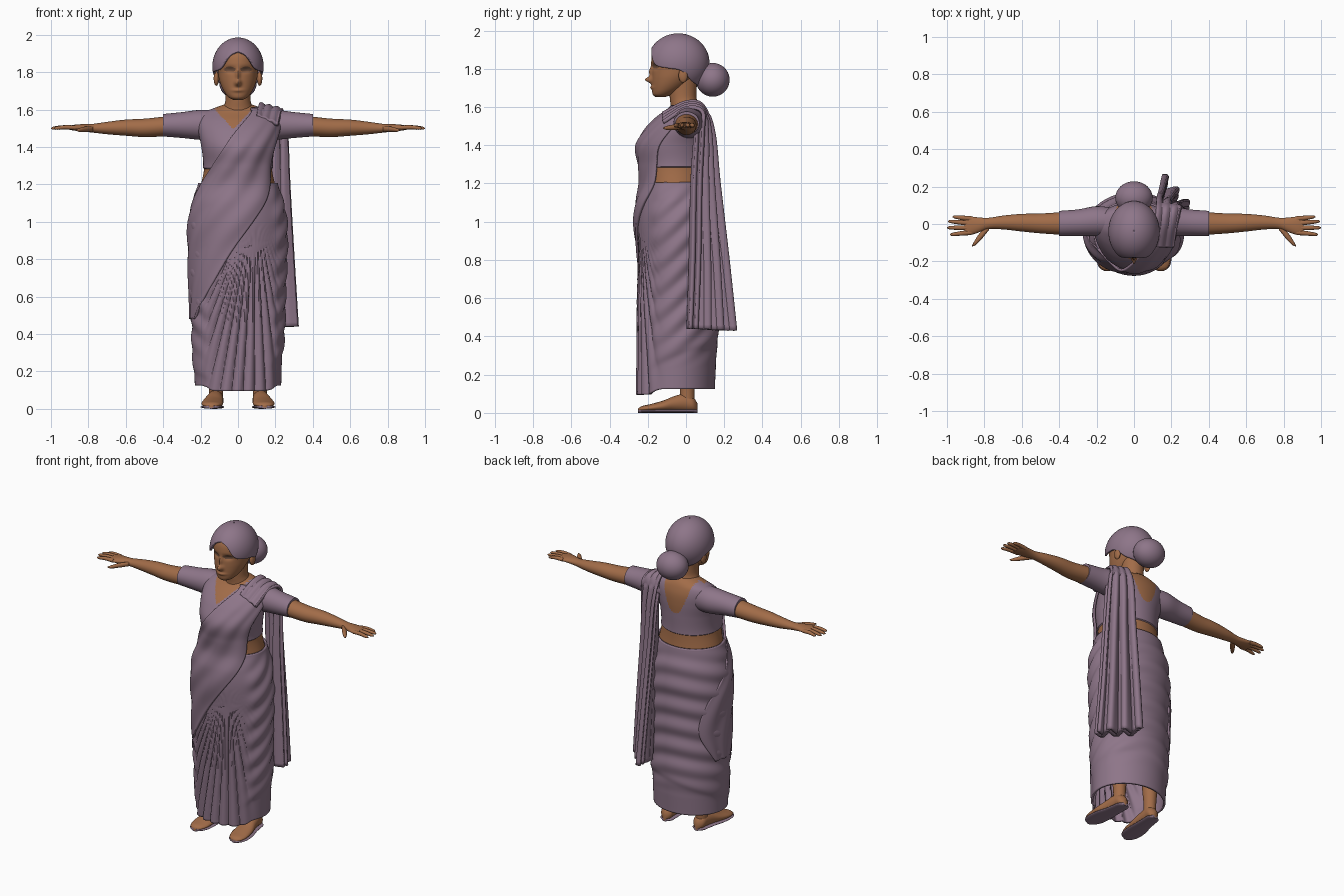
import bpy, bmesh
from math import sin, cos, pi, radians, atan2, exp
from mathutils import Vector

if "Cube" in bpy.data.objects:
    bpy.data.objects.remove(bpy.data.objects["Cube"])


def material(name, rgb):
    m = bpy.data.materials.new(name)
    m.use_nodes = True
    m.diffuse_color = (*rgb, 1)
    m.node_tree.nodes["Principled BSDF"].inputs["Base Color"].default_value = (*rgb, 1)
    return m


CLOTH = material("mauve cloth", (0.27, 0.18, 0.25))
SKIN = material("warm brown skin", (0.36, 0.15, 0.065))
EYES = material("dark eye brown", (0.15, 0.075, 0.045))


def sample(table, k):
    """Smooth interpolation of rows (key, values...) sorted by key."""
    k = min(max(k, table[0][0]), table[-1][0])
    i = 0
    while i < len(table) - 2 and k > table[i + 1][0]:
        i += 1
    a, b = table[i], table[i + 1]
    p, q = table[max(i - 1, 0)], table[min(i + 2, len(table) - 1)]
    h = b[0] - a[0]
    s = (k - a[0]) / h
    out = []
    for j in range(1, len(a)):
        ma = (b[j] - p[j]) / (b[0] - p[0]) * h
        mb = (q[j] - a[j]) / (q[0] - a[0]) * h
        out.append(a[j] * (1 + 2 * s) * (1 - s) ** 2 + ma * s * (1 - s) ** 2
                   + b[j] * s * s * (3 - 2 * s) + mb * s * s * (s - 1))
    return out


def steps(a, b, n):
    return [a + (b - a) * i / n for i in range(n + 1)]


def sheet(name, rows, mats, closed=True, caps=False, thick=0, mirror=False, rule=None):
    """Skin a list of point rows into a smooth surface."""
    bm = bmesh.new()
    grid = [[bm.verts.new(p) for p in row] for row in rows]
    n = len(rows[0])
    for r0, r1 in zip(grid, grid[1:]):
        for j in range(n if closed else n - 1):
            k = (j + 1) % n
            bm.faces.new((r0[j], r0[k], r1[k], r1[j]))
    if caps:
        bm.faces.new(grid[0])
        bm.faces.new(grid[-1])
    bmesh.ops.recalc_face_normals(bm, faces=bm.faces)
    for f in bm.faces:
        f.smooth = True
        if rule:
            f.material_index = rule(f.calc_center_median())
    me = bpy.data.meshes.new(name)
    bm.to_mesh(me)
    bm.free()
    me.set_sharp_from_angle(angle=radians(50))
    for m in mats:
        me.materials.append(m)
    ob = bpy.data.objects.new(name, me)
    bpy.context.collection.objects.link(ob)
    if mirror:
        ob.modifiers.new("mirror", "MIRROR")
    if thick:
        mod = ob.modifiers.new("thickness", "SOLIDIFY")
        mod.thickness, mod.offset = thick, 0
    return ob


def tube(name, table, mat, n=20, rings=24, mirror=True):
    """Limb along x from rows (x, centre y, centre z, half depth, half height)."""
    rows = []
    for x in steps(table[0][0], table[-1][0], rings):
        cy, cz, ry, rz = sample(table, x)
        rows.append([(x, cy + ry * cos(2 * pi * j / n), cz + rz * sin(2 * pi * j / n)) for j in range(n)])
    return sheet(name, rows, [mat], caps=True, mirror=mirror)


def ball(name, centre, size, mat, mirror=False):
    rows = [[(centre[0] + size[0] * sin(p) * cos(t), centre[1] + size[1] * sin(p) * sin(t),
              centre[2] + size[2] * cos(p)) for t in steps(0, 2 * pi * 31 / 32, 31)]
            for p in steps(0.03, pi - 0.03, 20)]
    return sheet(name, rows, [mat], caps=True, mirror=mirror)


# Body outline: height, half width, front y, back y
BODY = [(0.1, .225, -.245, .145), (0.3, .23, -.243, .152), (0.6, .238, -.243, .148),
        (0.85, .247, -.243, .148), (1.0, .245, -.25, .148), (1.1, .228, -.243, .135),
        (1.2, .198, -.222, .115), (1.3, .18, -.23, .108), (1.4, .19, -.24, .11),
        (1.48, .205, -.195, .112), (1.54, .205, -.14, .108), (1.585, .175, -.085, .095),
        (1.612, .11, -.06, .08), (1.63, .06, -.04, .06)]


def body(t, z, off=0.0):
    rx, yf, yb = sample(BODY, z)
    return Vector(((rx + off) * sin(t), (yf + yb) / 2 - ((yb - yf) / 2 + off) * cos(t), z))


def torso_rule(p):
    if p.z < 1.285:
        return 1
    if p.y < 0:
        return int(abs(p.x + .025) < (p.z - 1.495) * 0.95)
    return int(p.z > 1.42 and abs(p.x) < .21 * (p.z - 1.42) ** .45)


ANGLES = steps(-pi, pi, 180)[:-1]
# Blouse, with bare midriff and neckline
sheet("blouse_torso", [[body(t, z, 0 if z < 1.285 else .006) for t in ANGLES] for z in steps(1.12, 1.63, 100)],
      [CLOTH, SKIN], caps=True, rule=torso_rule)


def skirt_point(t, z):
    p = body(t, z)
    low = min(max((1.0 - z) / .5, 0), 1)
    front = 1 / (1 + exp((abs(t - .08) - .85) * 14))
    # front pleats fan out from the waist
    fan = atan2(p.x - .09, 1.12 - z)
    pleat = .011 * low * front * (abs(sin(fan * 52)) * 2 - 1)
    # swags hang around the sides and back
    swag = (1 - front) * min(max((z - .22) / .25, 0), 1) * min(max((1.2 - z) / .1, 0), 1)
    wave = .006 * swag * sin(48 * (z + .16 * cos(t - .5) + .03 * sin(2 * t)))
    # overlapping hem of the wrap
    edge = .25 + .1 * cos(t - 2.6)
    wrap = .01 * (1 - front) / (1 + exp(-(z - edge) * 90))
    hem = .03 * (1 - front) * max(0, 1 - (z - .095) / .3)
    q = body(t, z, pleat + wave + wrap)
    q.z += hem
    return q


sheet("wrapped_skirt", [[skirt_point(t, z) for t in ANGLES] for z in steps(.095, 1.205, 120)],
      [CLOTH], thick=.012)

# Diagonal front drape: height, edge angle toward left, edge angle toward right
EDGES = [(.48, -65, -112), (.67, -32, -138), (.85, -6, -128), (1.0, 18, -102), (1.2, 52, -66),
         (1.4, 68, -20), (1.54, 88, 10), (1.605, 115, 28)]


def drape_row(z):
    a, b = sample(EDGES, z)
    return [body(radians(a + (b - a) * s), z, .016 + .004 * sin(s * 19 + 5 * z) * min(1, (1.62 - z) * 3))
            for s in steps(0, 1, 50)]


sheet("diagonal_drape", [drape_row(z) for z in steps(.48, 1.605, 90)], [CLOTH], closed=False, thick=.014)

# Hanging shoulder drape: step, inner edge xyz, outer edge xyz, fold depth
HANG = [(0, .10, -.12, 1.565, .215, -.12, 1.52, .003), (1, .115, 0, 1.622, .235, 0, 1.592, .004),
        (2, .12, .085, 1.605, .25, .085, 1.575, .006), (3, .125, .135, 1.47, .262, .085, 1.46, .012),
        (4, .13, .16, 1.2, .27, .07, 1.2, .02), (5, .135, .205, .8, .29, .06, .8, .028),
        (6, .14, .245, .43, .31, .045, .44, .034)]


def hang_row(k):
    *ends, depth = sample(HANG, k)
    a, b = Vector(ends[:3]), Vector(ends[3:])
    along = (b - a).normalized()
    out = Vector((-along.y, along.x, 0)) if k > 2.5 else Vector((0, 0, 1))
    return [a.lerp(b, s) + out * depth * sin(s * 6 * pi + .5) for s in steps(0, 1, 60)]


sheet("shoulder_drape", [hang_row(k) for k in steps(0, 6, 90)], [CLOTH], closed=False, thick=.02)
sheet("shoulder_drape_lining", [[p + Vector((-.004, -.03, 0)) for p in hang_row(k)] for k in steps(2.8, 6, 50)],
      [CLOTH], closed=False, thick=.02)

# Sleeves, arms and hands
tube("sleeve", [(.1, .01, 1.515, .075, .08), (.2, .015, 1.518, .08, .08), (.3, .007, 1.517, .071, .069),
                (.4, .003, 1.516, .067, .06)], CLOTH, n=32)
tube("arm", [(.36, .003, 1.512, .062, .054), (.5, .003, 1.502, .053, .049), (.6, .007, 1.503, .047, .043),
             (.7, .008, 1.501, .037, .033), (.78, .003, 1.5, .03, .023), (.83, -.005, 1.502, .04, .02),
             (.88, -.01, 1.503, .05, .015), (.905, -.012, 1.503, .044, .01)], SKIN, n=28, rings=40)
for name, y0, tip, y1 in (("little", .028, .97, .038), ("ring", .004, .995, .014),
                          ("middle", -.02, 1.0, -.02), ("index", -.045, .985, -.056)):
    tube(name + "_finger", [(.87, y0, 1.503, .014, .012), ((.87 + tip) / 2, (y0 + y1) / 2, 1.505, .012, .011),
                            (tip - .01, y1, 1.5, .008, .008), (tip, y1, 1.499, .002, .002)], SKIN, n=12, rings=12)
tube("thumb", [(.775, -.018, 1.497, .014, .014), (.82, -.065, 1.494, .022, .014),
               (.85, -.1, 1.49, .015, .01), (.865, -.117, 1.49, .003, .003)], SKIN, n=12, rings=12)

# Neck and head
NECK = [(1.54, .085, -.085, .085), (1.6, .08, -.08, .07), (1.65, .067, -.085, .055), (1.76, .07, -.09, .06)]
HEAD = [(1.652, .025, -.16, -.11), (1.665, .05, -.174, -.07), (1.7, .077, -.178, -.01),
        (1.75, .098, -.178, .045), (1.8, .107, -.177, .08), (1.85, .111, -.181, .095),
        (1.9, .103, -.168, .085), (1.94, .078, -.128, .05), (1.96, .04, -.08, 0)]


def oval(table, z, n):
    rx, yf, yb = sample(table, z)
    return [Vector((rx * sin(t), (yf + yb) / 2 - (yb - yf) / 2 * cos(t), z)) for t in steps(-pi, pi, n)[:-1]]


def bump(p, x, z, w, h):
    return exp(-((abs(p.x) - x) / w) ** 2 - ((p.z - z) / h) ** 2)


def face_row(z):
    row = oval(HEAD, z, 120)
    for p in row:
        if p.y < -.08:
            p.y += (.011 * bump(p, .042, 1.812, .026, .016) - .034 * bump(p, 0, 1.742, .015, .016)
                    - .016 * bump(p, 0, 1.785, .011, .03) - .009 * bump(p, 0, 1.702, .03, .009))
    return row


def eye_rule(p):
    return int(p.y < -.06 and ((abs(p.x) - .044) / .031) ** 2 + ((p.z - 1.815) / .014) ** 2 < 1)


sheet("neck", [oval(NECK, z, 48) for z in steps(1.54, 1.76, 20)], [SKIN], caps=True)
sheet("head", [face_row(z) for z in steps(1.652, 1.96, 90)], [SKIN, EYES], caps=True, rule=eye_rule)
ball("ear", (.116, -.015, 1.765), (.014, .024, .038), SKIN, mirror=True)

# Hair cap, edged by a hairline: angle around head, angle down from crown
LINE = [(0, 57), (20, 66), (42, 92), (70, 99), (95, 104), (125, 128), (180, 143)]


def hair_point(t, s):
    p = .02 + s * radians(sample(LINE, abs(t) * 180 / pi)[0])
    return (.131 * sin(p) * sin(t), -.04 - .157 * sin(p) * cos(t), 1.83 + .149 * cos(p))


sheet("hair", [[hair_point(t, s) for t in steps(-pi, pi, 72)[:-1]] for s in steps(0, 1, 36)], [CLOTH], thick=.012)
ball("hair_crown", (0, -.04, 1.95), (.07, .08, .028), CLOTH)
ball("hair_bun", (0, .14, 1.742), (.1, .088, .088), CLOTH)

# Feet: y, centre x, half width, top height
FOOT = [(-.25, .143, .012, .022), (-.235, .142, .038, .034), (-.19, .139, .056, .045), (-.12, .134, .056, .064),
        (-.06, .126, .047, .088), (0, .12, .041, .1), (.04, .117, .036, .08), (.06, .116, .012, .05)]


def foot_row(y, base, top=None, grow=0):
    cx, w, h = sample(FOOT, y)
    h = top or h
    return [(cx + (w + grow) * cos(a), y, (base + h) / 2 + (h - base) / 2 * sin(a)) for a in steps(0, 2 * pi, 24)[:-1]]


sheet("foot", [foot_row(y, .006) for y in steps(-.25, .06, 40)], [SKIN], caps=True, mirror=True)
sheet("sandal_sole", [foot_row(y, 0, .02, .005) for y in steps(-.25, .06, 40)], [CLOTH], caps=True, mirror=True)
LEG = [(.05, .037, -.035, .045), (.12, .037, -.032, .045), (.4, .06, -.06, .07)]
sheet("lower_leg", [[p + Vector((.118, 0, 0)) for p in oval(LEG, z, 24)] for z in steps(.05, .4, 12)],
      [SKIN], caps=True, mirror=True)
